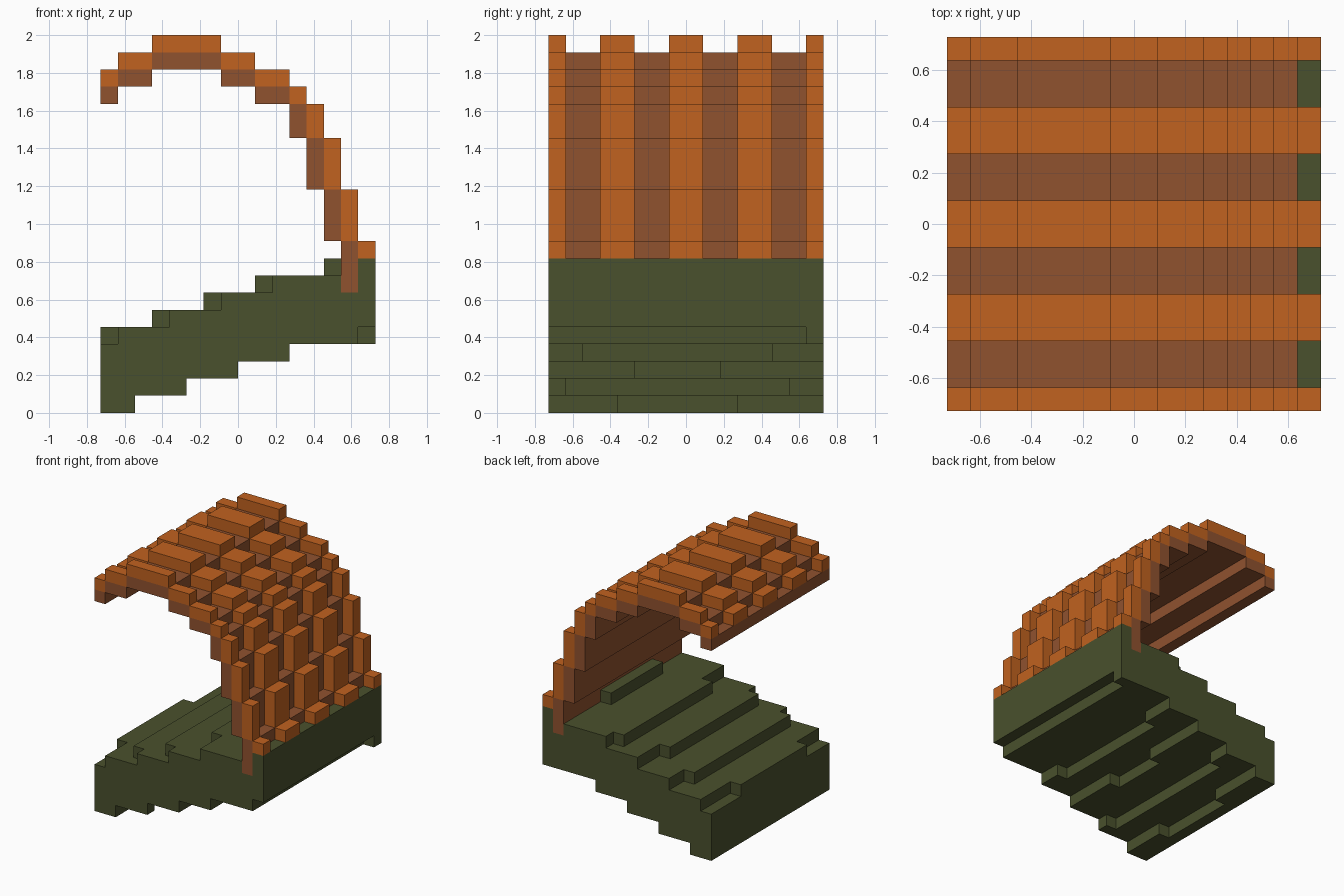
import bpy
import bmesh
import math
from mathutils import Vector

cube = bpy.data.objects.get("Cube")
if cube:
    bpy.data.objects.remove(cube, do_unlink=True)

UNIT = 2 / 22      # size of one block
WIDTH = 16         # blocks along x and y


def make_material(name, colour):
    mat = bpy.data.materials.new(name)
    mat.use_nodes = True
    mat.diffuse_color = (*colour, 1)
    mat.node_tree.nodes["Principled BSDF"].inputs["Base Color"].default_value = (*colour, 1)
    return mat


def block_object(name, cells, mat):
    """Skin a set of blocks with outer faces only, then merge flat areas."""
    bm = bmesh.new()
    verts = {}

    def vert(p):
        key = tuple(round(c) for c in p)
        if key not in verts:
            x, y, z = key
            verts[key] = bm.verts.new(((x - WIDTH / 2) * UNIT, (y - WIDTH / 2) * UNIT, z * UNIT))
        return verts[key]

    for cell in cells:
        centre = Vector(cell) + Vector((.5, .5, .5))
        for axis in range(3):
            for sign in (-1, 1):
                step = Vector((0, 0, 0))
                step[axis] = sign
                if tuple(int(c) for c in Vector(cell) + step) in cells:
                    continue
                u = Vector((0, 0, 0))
                u[(axis + 1) % 3] = .5
                v = step.cross(u)
                mid = centre + step / 2
                bm.faces.new([vert(mid + a * u + b * v)
                              for a, b in ((-1, -1), (1, -1), (1, 1), (-1, 1))])
    bmesh.ops.dissolve_limit(bm, angle_limit=math.radians(1), verts=bm.verts[:], edges=bm.edges[:])
    mesh = bpy.data.meshes.new(name)
    bm.to_mesh(mesh)
    bm.free()
    mesh.materials.append(mat)
    obj = bpy.data.objects.new(name, mesh)
    bpy.context.collection.objects.link(obj)


def fill(x, y, z):
    return {(i, j, k) for i in range(*x) for j in range(*y) for k in range(*z)}


orange = make_material("orange", (.533, .122, .014))
brown = make_material("brown", (.28, .084, .028))
green = make_material("dark green", (.068, .082, .026))

# Sloping base: per layer, front edge, its overhanging span, back edge, its recessed span
FULL, NONE = (0, WIDTH), (0, 0)
layers = [
    (0, FULL, 2, (4, 11)),
    (0, FULL, 5, (1, 14)),
    (0, FULL, 8, (5, 10)),
    (0, FULL, 11, (2, 13)),
    (0, (3, 12), 16, (0, 15)),
    (3, (1, 14), 16, NONE),
    (6, (1, 13), 16, NONE),
    (9, (3, 15), 16, NONE),
]
base = set()
for z, (x0, tab, x1, recess) in enumerate(layers):
    for y in range(WIDTH):
        start = x0 if tab[0] <= y < tab[1] else x0 + 1
        end = x1 - 1 if recess[0] <= y < recess[1] else x1
        base |= fill((start, end), (y, y + 1), (z, z + 1))
base |= fill((13, 14), (4, 11), (8, 9))     # raised ledge
base |= fill((15, 16), FULL, (8, 9))        # rear lip

# Curved hood lining: x span and z span of each straight run
lining_runs = [
    ((0, 1), (18, 19)), ((1, 3), (19, 20)), ((3, 7), (20, 21)), ((7, 9), (19, 20)),
    ((9, 11), (18, 19)), ((11, 12), (16, 18)), ((12, 13), (13, 16)),
    ((13, 14), (10, 13)), ((14, 15), (7, 10)),
]
lining = set()
for xs, zs in lining_runs:
    lining |= fill(xs, FULL, zs)
base -= lining

# Raised ridges on the hood: one block above the roof, one block behind the wall
ridge_runs = [(xs, (zs[0] + 1, zs[1] + 1)) for xs, zs in lining_runs[:5]]
ridge_runs += [((xs[0] + 1, xs[1] + 1), zs) for xs, zs in lining_runs[5:8]]
ridge_runs += [((11, 12), (18, 19)), ((15, 16), (9, 10))]
ridges = set()
for xs, zs in ridge_runs:
    for y in range(WIDTH):
        if (y + 1) // 2 % 2 == 0:
            ridges |= fill(xs, (y, y + 1), zs)

block_object("base", base, green)
block_object("hood_lining", lining, brown)
block_object("hood_ridges", ridges, orange)
